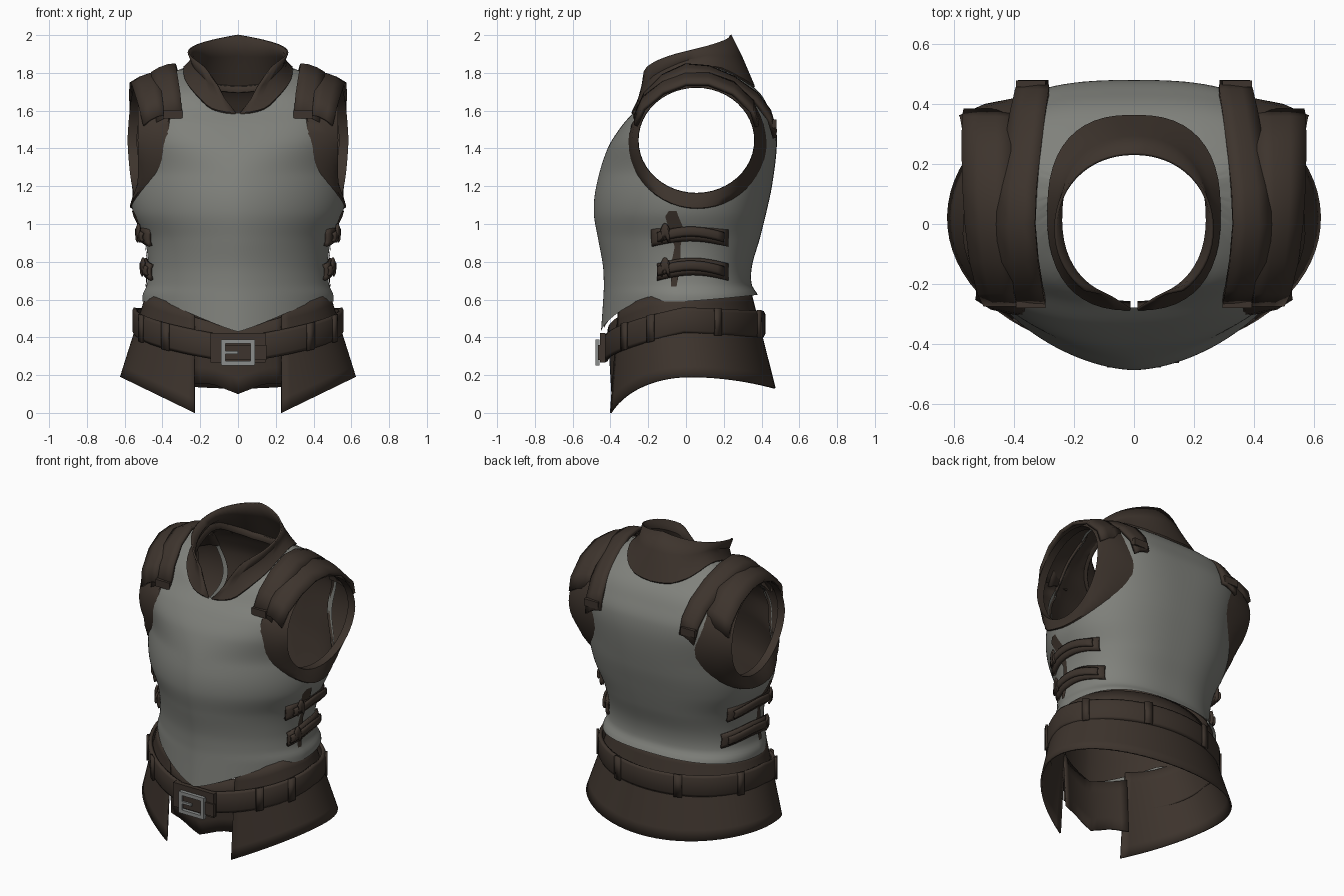
import bpy, bmesh, math
from mathutils import Vector
from math import sin, cos, pi

if "Cube" in bpy.data.objects:
    bpy.data.objects.remove(bpy.data.objects["Cube"])


def material(name, rgb):
    m = bpy.data.materials.new(name)
    m.diffuse_color = (*rgb, 1)
    m.use_nodes = True
    m.node_tree.nodes["Principled BSDF"].inputs["Base Color"].default_value = m.diffuse_color
    return m


STEEL = material("grey steel", (0.215, 0.22, 0.20))
LEATHER = material("dark brown leather", (0.047, 0.034, 0.026))
BUCKLE = material("pale buckle steel", (0.26, 0.27, 0.265))


def finish(bm, name, mat, thick=0, mirror=False):
    bmesh.ops.recalc_face_normals(bm, faces=bm.faces)
    me = bpy.data.meshes.new(name)
    bm.to_mesh(me)
    bm.free()
    me.materials.append(mat)
    me.shade_smooth()
    me.set_sharp_from_angle(angle=math.radians(40))
    ob = bpy.data.objects.new(name, me)
    bpy.context.collection.objects.link(ob)
    if thick:
        mod = ob.modifiers.new("Thickness", 'SOLIDIFY')
        mod.thickness = thick
        mod.offset = 0
    if mirror:
        ob.modifiers.new("Mirror", 'MIRROR').use_mirror_merge = False
    return ob


def grid(rows, closed=False):
    bm = bmesh.new()
    vs = [[bm.verts.new(p) for p in r] for r in rows]
    n = len(rows[0])
    for r0, r1 in zip(vs, vs[1:]):
        for j in range(n if closed else n - 1):
            k = (j + 1) % n
            bm.faces.new((r0[j], r0[k], r1[k], r1[j]))
    return bm


def box(name, c, size, mat, mirror=False):
    bm = bmesh.new()
    bmesh.ops.create_cube(bm, size=1)
    for v in bm.verts:
        v.co = Vector((v.co[i] * size[i] + c[i] for i in range(3)))
    return finish(bm, name, mat, mirror=mirror)


def spow(v, e):
    return math.copysign(abs(v) ** e, v)


def clamp(t):
    return max(0, min(1, t))


# Torso profile: height, half width, front y, back y
BODY = [(.43, .50, -.45, .385), (.62, .505, -.437, .38), (.68, .482, -.435, .348),
        (.78, .475, -.44, .35), (.92, .495, -.465, .39), (1.06, .555, -.488, .425),
        (1.2, .575, -.475, .455), (1.4, .57, -.415, .48), (1.52, .56, -.34, .475),
        (1.6, .54, -.27, .445), (1.7, .49, -.19, .385), (1.78, .40, -.06, .28),
        (1.84, .25, .08, .18)]
ARM = (.06, 1.435, .35, .34)      # armhole centre y, z and radii
NECK = (.035, .275, .314, 2.6)    # neck centre y, radii and squareness
INNER = .36                       # armhole edge comes no closer to the neck


def smooth_body(z):
    # cubic through the profile rows
    i = 0
    while i < len(BODY) - 2 and z > BODY[i + 1][0]:
        i += 1
    a, b = BODY[i], BODY[i + 1]
    p, q = BODY[max(i - 1, 0)], BODY[min(i + 2, len(BODY) - 1)]
    h = b[0] - a[0]
    t = clamp((z - a[0]) / h)
    for k in (1, 2, 3):
        m0 = (b[k] - p[k]) / (b[0] - p[0]) * h
        m1 = (q[k] - a[k]) / (q[0] - a[0]) * h
        yield ((2 * t**3 - 3 * t**2 + 1) * a[k] + (t**3 - 2 * t**2 + t) * m0
               + (3 * t**2 - 2 * t**3) * b[k] + (t**3 - t**2) * m1)


def profile(z, inset=0):
    w, f, k = smooth_body(z)
    s = clamp((z - 1.25) / .4)
    s = s * s * (3 - 2 * s)
    return w - inset, (f + k) / 2, (k - f) / 2 - inset, 1.72 + 1.28 * s, 2.5 + .5 * s


def body_x(y, z, inset=0):
    w, cy, ry, pf, pb = profile(z, inset)
    p = pf if y < cy else pb
    return w * max(0, 1 - abs((y - cy) / ry) ** p) ** (1 / p)


def body_top(x, y):
    z = 1.84
    while z > 1.4 and body_x(y, z) <= max(abs(x), .01):
        z -= .004
    return z


def arm_q(y, z):
    return ((y - ARM[0]) / ARM[2]) ** 2 + ((z - ARM[1]) / ARM[3]) ** 2


def neck_q(x, y):
    return (abs(x) / NECK[1]) ** NECK[3] + (abs(y - NECK[0]) / NECK[2]) ** NECK[3]


def arm_edge(y, z, inset=0):
    # point of the armhole edge on the torso
    x = body_x(y, z, inset)
    if x < INNER:
        x, z = INNER, min(z, body_top(INNER, y) - inset)
    return x, y, z


def torso(name, mat, inset):
    rows, n, m = [], 128, 84
    for i in range(m + 1):
        row = []
        for j in range(n):
            a = 2 * pi * j / n
            s, c = sin(a), cos(a)
            zb = .43 + .16 * clamp(abs(s) / .8) ** 1.35 if c > 0 else .59 + .035 * -c
            z = zb + inset + (1.84 - zb - inset) * i / m
            w, cy, ry, pf, pb = profile(z, inset)
            p = pf if c > 0 else pb
            row.append((w * spow(s, 2 / p), cy - ry * spow(c, 2 / p), z))
        rows.append(row)
    bm = grid(rows, True)
    # open the neck and armholes, then pull the cut edges onto clean curves
    dead = []
    for f in bm.faces:
        x, y, z = f.calc_center_median()
        if (abs(x) > INNER and arm_q(y, z) < 1) or (z > 1.5 and neck_q(x, y) < 1):
            dead.append(f)
    bmesh.ops.delete(bm, geom=dead, context='FACES')
    for v in bm.verts:
        x, y, z = v.co
        if not v.is_boundary or z < 1:
            continue
        if abs(x) < .32:
            k = neck_q(x, y) ** (-1 / NECK[3])
            x, y = x * k, NECK[0] + (y - NECK[0]) * k
            v.co = (x, y, body_top(x, y) - inset)
        else:
            k = arm_q(y, z) ** -.5
            e = arm_edge(ARM[0] + (y - ARM[0]) * k, ARM[1] + (z - ARM[1]) * k, inset)
            v.co = (math.copysign(e[0], x), e[1], e[2])
    return finish(bm, name, mat)


torso("cuirass", STEEL, 0)
torso("inner_lining", LEATHER, .014)

# Collar: tucked under the plate, flares up from the neck, split by a V in front
rows = []
for t, rx, yf, yb in ((-.1, .262, -.262, .335), (0, .285, -.285, .36), (.3, .258, -.255, .325),
                      (.6, .245, -.25, .29), (1, .262, -.27, .235)):
    row, up = [], max(t, 0)
    for j in range(49):
        a0 = .02 + .63 * up
        a = a0 + (2 * pi - 2 * a0) * j / 48
        cy, ry, e = (yf + yb) / 2, (yb - yf) / 2, .8 + .16 * up
        x, y = rx * spow(sin(a), e), cy - ry * spow(cos(a), e)
        b = clamp((min(a, 2 * pi - a) - .65) / (pi - .65))
        low = body_top(.28 * spow(sin(a), .8), .0375 - .318 * spow(cos(a), .8)) + .006
        row.append((x, y, low + (1.81 + .19 * b ** .65 - low) * up - (.035 if t < 0 else 0)))
    rows.append(row)
finish(grid(rows), "collar", LEATHER, .01)

# Armhole sleeves: from under the plate edge out to the tilted arm opening
rows = [[], [], [], [], []]
for j in range(48):
    a = 2 * pi * j / 48
    c, s = cos(a), sin(a)
    rows[0].append(arm_edge(ARM[0] + ARM[2] * 1.05 * c, ARM[1] + ARM[3] * 1.05 * s, .008))
    x, y, z = arm_edge(ARM[0] + ARM[2] * 1.015 * c, ARM[1] + ARM[3] * 1.015 * s)
    yo, zo = .055 + .308 * c, 1.443 + .28 * s
    xo = .558 + .027 * c - .012 * abs(s)
    rows[1].append((x + .008, y + .006 * c, z + .006 * s))
    rows[2].append(((x + xo) / 2 + .012, (y + yo) / 2 + .012 * c, (z + zo) / 2 + .012 * s))
    rows[3].append((xo, yo, zo))
    rows[4].append((xo - .05, yo - .002 * c, zo - .002 * s))
finish(grid(rows, True), "armhole_sleeve", LEATHER, mirror=True)


def strap(name, pts, drop):
    # pts: y, z, inner x, outer x
    rows = []
    for y, z, xi, xo in pts:
        rows.append([(xi + (xo - xi) * t, y, z - drop * t * t) for t in (0, .33, .67, 1)])
    finish(grid(rows), name, LEATHER, .022, True)


# Shoulder straps and pads
strap("shoulder_strap", [(-.265, 1.58, .295, .43), (-.215, 1.69, .305, .44), (-.12, 1.785, .32, .45),
                         (0, 1.84, .33, .455), (.12, 1.83, .325, .45), (.25, 1.775, .31, .43),
                         (.37, 1.69, .295, .41), (.44, 1.6, .285, .395), (.47, 1.5, .285, .385)], .045)
strap("shoulder_pad", [(-.265, 1.575, .39, .50), (-.225, 1.665, .40, .52), (-.12, 1.75, .41, .545),
                       (0, 1.795, .415, .56), (.12, 1.795, .415, .568), (.25, 1.745, .41, .572),
                       (.35, 1.65, .405, .572), (.375, 1.57, .40, .568)], .055)
for sy, sz, name in ((-.27, 1.58, "front_strap_end"), (.468, 1.53, "back_strap_end")):
    box(name, (.345, sy, sz), (.10, .022, .045), LEATHER, True)


# Side closure: seam patch and buckled straps
def side_band(name, zc, y0, y1, h, off, thick, mat=LEATHER):
    rows = []
    for k in (-.5, -.25, .25, .5):
        row = []
        for j in range(11):
            t = j / 10
            y = y0 + (y1 - y0) * t
            z = zc + .03 * sin(pi * t) + k * h
            row.append((body_x(y, zc) + off - .008 * (abs(k) == .5), y, z))
        rows.append(row)
    finish(grid(rows), name, mat, thick, True)


for zc in (.925, .745):
    side_band("side_strap", zc, -.18 if zc > .8 else -.15, .22, .085, .018, .02)
    side_band("side_strap_tongue", zc + .005, -.15, .2, .045, .04, .014)
    side_band("side_strap_keeper", zc + .012, -.13, -.09, .07, .046, .012)
rows = []
for z, y0, y1 in ((.67, -.08, -.05), (.78, -.08, -.03), (.88, -.06, -.03), (.97, -.09, -.01),
                  (1.04, -.11, -.04), (1.07, -.09, -.05)):
    rows.append([(body_x(y, z) + .005, y, z) for y in (y0, y1)])
finish(grid(rows), "side_seam_patch", LEATHER, mirror=True)

# Skirt: wraps the back and sides, open at the front
rows = []
for i in range(9):
    t = i / 8
    w = .485 + .135 * t
    a0 = math.asin(.23 / w)
    row = []
    for j in range(65):
        a = a0 + (2 * pi - 2 * a0) * j / 64
        x, y = w * sin(a), -.03 + .05 * t - (.368 + .082 * t) * cos(a)
        top = .545 + .075 * clamp((1 - cos(a)) / .6) + .03 * clamp(-cos(a))
        if cos(a) > 0:
            low = .19 * clamp((abs(sin(a)) * .62 - .23) / .39)
        else:
            low = .19 - .06 * cos(a) ** 2
        row.append((x, y, top + (low - top) * t))
    rows.append(row)
finish(grid(rows), "skirt", LEATHER, .01)

# Front tab behind the belt
rows = []
for i in range(5):
    t = i / 4
    row = []
    for j in range(13):
        x = -.24 + .04 * j
        low = .10 + .055 * clamp(abs(x) / .14)
        top = .44 + .07 * abs(x) / .24
        row.append((x, -.41 + 1.0 * x * x + .02 * t, top + (low - top) * t))
    rows.append(row)
finish(grid(rows), "front_tab", LEATHER, .01)


# Belt, dipping toward the buckle
def belt_point(a, off=0):
    z = .335 + .155 * clamp((1 - cos(a)) / 1.0) ** .6 - .02 * clamp(-cos(a))
    return (.55 + off) * sin(a), -.01 - (.42 + off) * cos(a), z


rows = []
for k in (-.065, -.05, .05, .065):
    row = []
    for j in range(64):
        x, y, z = belt_point(2 * pi * j / 64, -.008 if abs(k) > .06 else 0)
        row.append((x, y, z + k))
    rows.append(row)
finish(grid(rows, True), "belt", LEATHER, .02)

# Belt loops
for a in (.75, 1.15, 2.0, 2.75):
    rows = []
    for k in (-.072, .072):
        rows.append([Vector(belt_point(a + d, .014)) + Vector((0, 0, k)) for d in (-.045, .045)])
    finish(grid(rows), "belt_loop", LEATHER, .014, True)

# Buckle with its leather backing
box("buckle_backing", (0, -.44, .345), (.29, .03, .155), LEATHER)
box("belt_tongue", (.03, -.455, .32), (.24, .02, .08), LEATHER)
for z in (.262, .378):
    box("buckle_bar", (0, -.468, z), (.175, .022, .023), BUCKLE)
for x in (-.078, .078):
    box("buckle_side", (x, -.468, .32), (.023, .022, .13), BUCKLE)
box("buckle_prong", (-.04, -.472, .32), (.08, .012, .014), BUCKLE)
